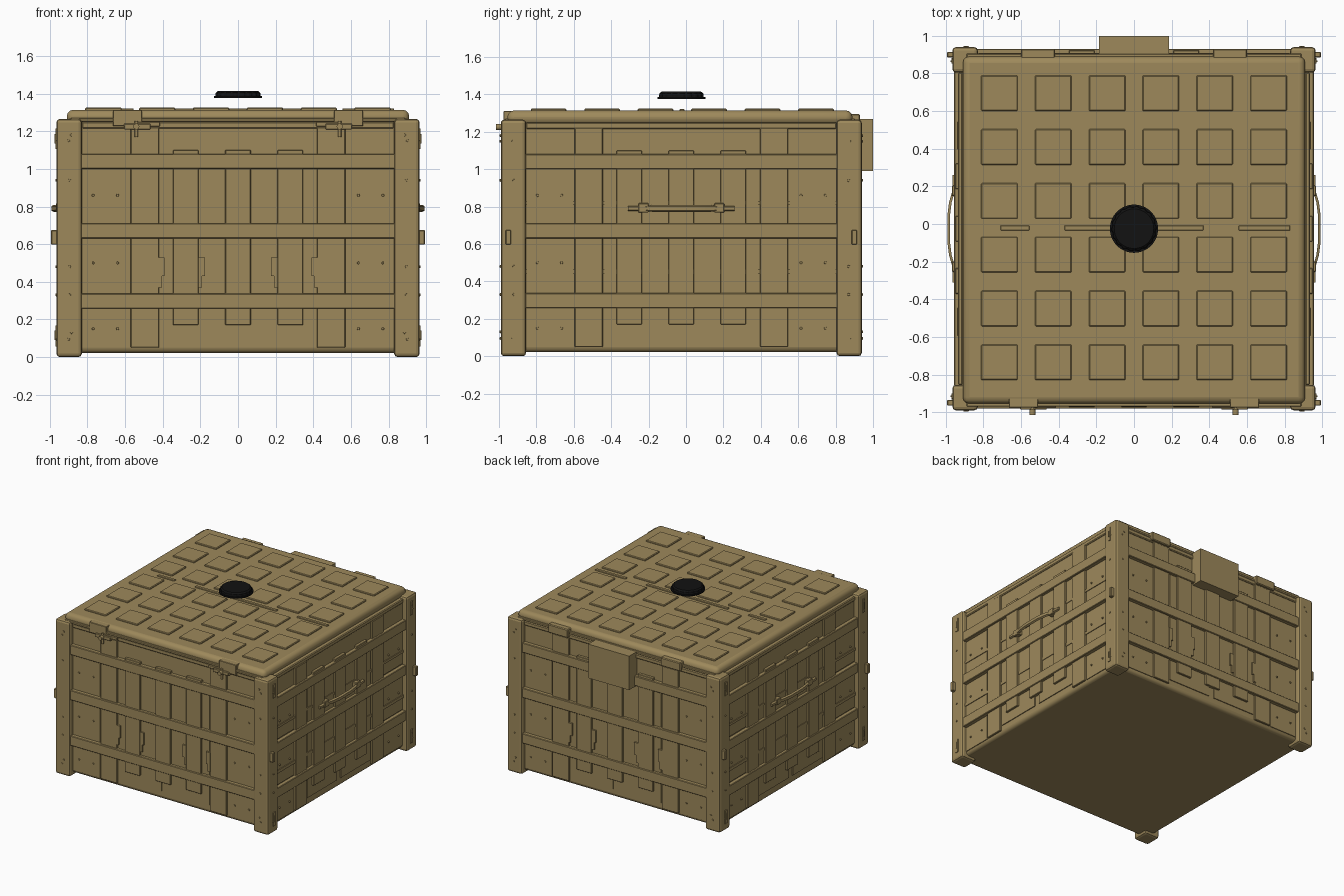
import bpy, bmesh, math
from mathutils import Matrix, Vector

if "Cube" in bpy.data.objects:
    bpy.data.objects.remove(bpy.data.objects["Cube"])

CY = -0.025                      # crate centre in y
CENTRE = Matrix.Translation((0, CY, 0))
I = Matrix.Identity(4)
FRONT, RIGHT, BACK, LEFT = [CENTRE @ Matrix.Rotation(math.radians(a), 4, 'Z') for a in (0, 90, 180, 270)]
ALL = (FRONT, RIGHT, BACK, LEFT)


def material(name, rgb):
    m = bpy.data.materials.new(name)
    m.diffuse_color = (*rgb, 1)
    m.use_nodes = True
    m.node_tree.nodes["Principled BSDF"].inputs["Base Color"].default_value = m.diffuse_color
    return m


TAN = material("tan_paint", (0.34, 0.25, 0.105))
BLACK = material("black_rubber", (0.006, 0.006, 0.006))


def finish(name, bm, mat=TAN, bevel=0, segments=1, smooth=False):
    bmesh.ops.recalc_face_normals(bm, faces=bm.faces)
    me = bpy.data.meshes.new(name)
    bm.to_mesh(me)
    bm.free()
    ob = bpy.data.objects.new(name, me)
    bpy.context.collection.objects.link(ob)
    me.materials.append(mat)
    if bevel:
        mod = ob.modifiers.new("edge_bevel", 'BEVEL')
        mod.width, mod.segments, mod.limit_method = bevel, segments, 'ANGLE'
    if smooth:
        bpy.context.view_layer.objects.active = ob
        ob.select_set(True)
        bpy.ops.object.shade_smooth_by_angle(angle=math.radians(35))
        ob.select_set(False)
    return ob


def boxes(name, items, mats=(I,), **kw):
    """items: (x0, x1, y0, y1, z0, z1), repeated for every matrix"""
    bm = bmesh.new()
    for m in mats:
        for x0, x1, y0, y1, z0, z1 in items:
            t = Matrix.Translation(((x0 + x1) / 2, (y0 + y1) / 2, (z0 + z1) / 2))
            s = Matrix.Diagonal((abs(x1 - x0), abs(y1 - y0), abs(z1 - z0), 1))
            bmesh.ops.create_cube(bm, size=1, matrix=m @ t @ s)
    return finish(name, bm, **kw)


def plates(name, items, out, mats=ALL, mirror=False, **kw):
    """items: (u0, u1, z0, z1) plates on a wall, reaching 'out' from the centre"""
    if mirror:
        items = items + [(-b, -a, c, d) for a, b, c, d in items]
    return boxes(name, [(a, b, -out, -0.91, c, d) for a, b, c, d in items], mats, **kw)


def rivets(name, spots, out, mats=ALL, r=0.008):
    bm = bmesh.new()
    for m in mats:
        for u, z in spots:
            for s in (-1, 1):
                t = Matrix.Translation((s * u, -out, z)) @ Matrix.Rotation(math.pi / 2, 4, 'X')
                bmesh.ops.create_cone(bm, cap_ends=True, segments=8, radius1=r, radius2=r * 0.8,
                                      depth=0.012, matrix=m @ t)
    return finish(name, bm)


# Crate body
boxes("crate_body", [(-0.925, 0.925, -0.925, 0.925, 0.022, 1.25)], (CENTRE,), bevel=0.028, segments=3, smooth=True)

# Corner posts with rivets, slotted plates and stop blocks
boxes("corner_posts", [(0.83, 0.965, -0.965, -0.83, 0, 1.265)], ALL, bevel=0.018, segments=2)
rivets("post_rivets", [(0.9, 0.095), (0.885, 0.13), (0.895, 0.33), (0.895, 0.48),
                       (0.895, 0.94), (0.9, 1.15), (0.885, 1.18)], 0.965)
SIDES = (RIGHT, LEFT)
plates("post_slot_plates", [(0.877, 0.903, z, z + 0.11) for z in (0.057, 1.105)], 0.971, SIDES, mirror=True)
plates("post_slot_ribs", [(0.886, 0.894, z, z + 0.05) for z in (0.09, 1.135)], 0.975, SIDES, mirror=True)
plates("stop_blocks", [(0.91, 0.94, 0.597, 0.675)], 0.993, SIDES, mirror=True, bevel=0.004)

# Wall reinforcement: horizontal bands, slats and wide outer plates
plates("horizontal_bands", [(-0.835, 0.835, z, z + 0.08) for z in (0.257, 0.63, 1.0)], 0.956, bevel=0.004)
plates("vertical_slats", [(c - 0.068, c + 0.068, 0.17, 1.1) for c in (-0.278, 0, 0.278)], 0.948, bevel=0.003)
plates("outer_plates", [(0.42, 0.57, 0.05, 1.22)], 0.94, mirror=True, bevel=0.003)
plates("end_panels", [(0.58, 0.825, a, b) for a, b in ((0.05, 0.25), (0.345, 0.62), (0.72, 0.99))],
       0.931, mirror=True)
plates("inner_panels", [(0.025, 0.41, 0.09, 1.06)], 0.932, mirror=True)
plates("slat_tabs", [(0.39, 0.425, 0.43, 0.53), (0.405, 0.425, 0.37, 0.44),
                     (0.175, 0.215, 0.43, 0.53), (0.19, 0.215, 0.37, 0.44)], 0.945, (FRONT, BACK), mirror=True)
plates("side_rails", [(-0.83, 0.83, 0.44, 0.465), (-0.83, 0.83, 0.81, 0.83)], 0.937, SIDES)
plates("top_rim", [(-0.83, 0.83, 1.215, 1.25)], 0.935, bevel=0.006)
rivets("panel_rivets", [(u, z) for u in (0.64, 0.77) for z in (0.15, 0.5, 0.86)], 0.933)

# Lid with raised tiles and centre ribs
boxes("lid", [(-0.91, 0.91, -0.93, 0.915, 1.235, 1.314)], (CENTRE,), bevel=0.035, segments=3, smooth=True)
boxes("lid_rim", [(-0.89, 0.89, -0.945, 0.93, 1.25, 1.27)], (CENTRE,), bevel=0.004)
grid = [(i - 2.5) * 0.286 for i in range(6)]
boxes("lid_tiles", [(x - 0.097, x + 0.097, y - 0.095, y + 0.095, 1.305, 1.325) for x in grid for y in grid],
      (Matrix.Translation((0, -0.02, 0)),), bevel=0.005)
boxes("lid_ribs", [(a, b, -0.034, -0.008, 1.305, 1.322)
                   for a, b in ((-0.71, -0.555), (-0.37, 0.37), (0.555, 0.83))], bevel=0.003)

# Front latches
for s, side in ((-1, "left"), (1, "right")):
    m = Matrix.Translation((0, CY, 0)) @ Matrix.Diagonal((s, 1, 1, 1))
    boxes(side + "_latch", [(0.51, 0.665, -0.95, -0.9, 1.227, 1.312), (0.415, 0.53, -0.952, -0.9, 1.225, 1.25),
                            (0.465, 0.605, -0.962, -0.92, 1.21, 1.24)], (m,), bevel=0.003)
    bm = bmesh.new()
    for x, z, r, d, axis in ((0.54, 1.212, 0.009, 0.085, 'Z'), (0.54, 1.225, 0.016, 0.07, 'Y')):
        rot = Matrix.Rotation(math.pi / 2, 4, 'X') if axis == 'Y' else I
        bmesh.ops.create_cone(bm, cap_ends=True, segments=12, radius1=r, radius2=r, depth=d,
                              matrix=m @ Matrix.Translation((x, -0.955, z)) @ rot)
    finish(side + "_latch_pin", bm, smooth=True)

# Rear hinges and rear box
boxes("rear_hinges", [(s * 0.42, s * 0.6, 0.9, 0.955, 1.225, 1.295) for s in (-1, 1)], (CENTRE,), bevel=0.006)
boxes("rear_box", [(-0.185, 0.185, 0.90, 1.0, 0.99, 1.268)])


# Bowed side handles
def handle(name, m):
    pts = [(-0.285, 0.958), (-0.2, 0.96), (-0.14, 0.977), (-0.07, 0.986),
           (0.07, 0.986), (0.14, 0.977), (0.2, 0.96), (0.285, 0.958)]
    bm = bmesh.new()
    rings = []
    for u, d in pts:
        h = 0.019 if abs(u) < 0.15 else 0.014
        ring = [(u, -d + 0.008, 0.79 - h), (u, -d - 0.006, 0.79 - h * 0.6),
                (u, -d - 0.006, 0.79 + h * 0.6), (u, -d + 0.008, 0.79 + h)]
        rings.append([bm.verts.new(m @ Vector(p)) for p in ring])
    for a, b in zip(rings, rings[1:]):
        for i in range(4):
            j = (i + 1) % 4
            bm.faces.new((a[i], a[j], b[j], b[i]))
    bm.faces.new(rings[0])
    bm.faces.new(rings[-1])
    finish(name, bm, smooth=True)


handle("right_handle", RIGHT)
handle("left_handle", LEFT)
plates("handle_mounts", [(0.175, 0.23, 0.768, 0.818)], 0.968, SIDES, mirror=True, bevel=0.004)

# Floating ribbed black cap: (scale, z) rings, outer skirt then ribbed crown
bm = bmesh.new()
N = 72
rings = []
for r, z, rib in ((0.128, 1.376, 0), (0.128, 1.386, 0), (0.12, 1.386, 0.005), (0.118, 1.405, 0.005), (0.105, 1.415, 0)):
    rings.append([bm.verts.new(((r - rib * (i // 2 % 2)) * math.cos(math.tau * i / N),
                                (r - rib * (i // 2 % 2)) * math.sin(math.tau * i / N) + CY, z)) for i in range(N)])
for a, b in zip(rings, rings[1:]):
    for i in range(N):
        j = (i + 1) % N
        bm.faces.new((a[i], a[j], b[j], b[i]))
bm.faces.new(rings[0])
bm.faces.new(rings[-1])
finish("floating_cap", bm, mat=BLACK)
